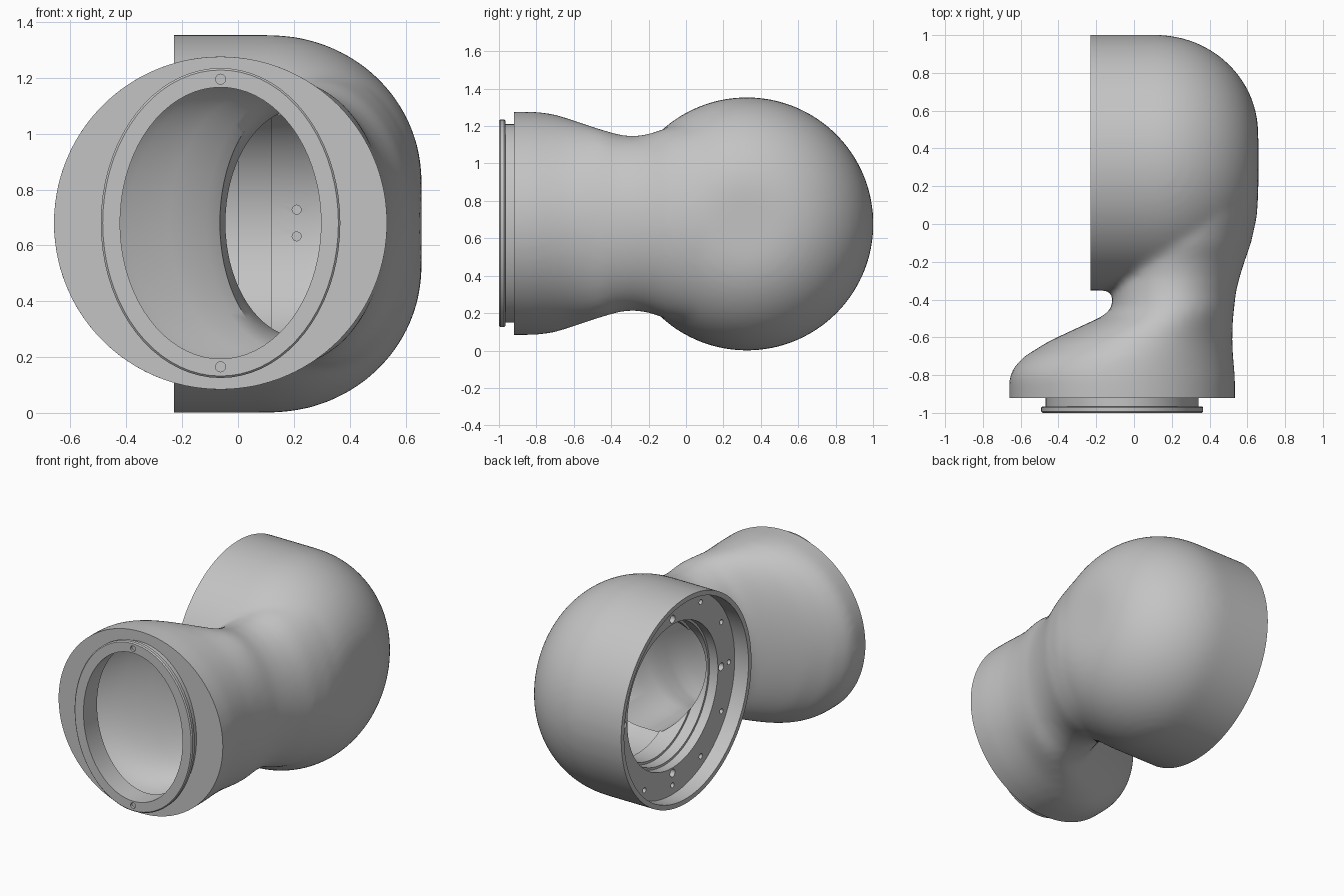
import bpy, bmesh
from math import sin, cos, tau

if "Cube" in bpy.data.objects:
    bpy.data.objects.remove(bpy.data.objects["Cube"])

SEG = 72
CAP_Y, CAP_Z, CAP_R = 0.325, 0.677, 0.677
FRONT_X, MID_Z = -0.0625, 0.68

grey = bpy.data.materials.new("satin grey")
grey.use_nodes = True
grey.diffuse_color = (0.55, 0.55, 0.55, 1)
grey.node_tree.nodes["Principled BSDF"].inputs["Base Color"].default_value = (0.55, 0.55, 0.55, 1)


def loft(name, rings, closed=False):
    """Skin a row of rings; cap the ends, or join the last to the first."""
    bm = bmesh.new()
    loops = [[bm.verts.new(p) for p in ring] for ring in rings]
    pairs = list(zip(loops, loops[1:]))
    if closed:
        pairs.append((loops[-1], loops[0]))
    for a, b in pairs:
        for i in range(len(a)):
            j = (i + 1) % len(a)
            bm.faces.new((a[i], a[j], b[j], b[i]))
    if not closed:
        bm.faces.new(loops[0])
        bm.faces.new(loops[-1])
    bmesh.ops.recalc_face_normals(bm, faces=bm.faces)
    mesh = bpy.data.meshes.new(name)
    bm.to_mesh(mesh)
    bm.free()
    mesh.materials.append(grey)
    obj = bpy.data.objects.new(name, mesh)
    bpy.context.collection.objects.link(obj)
    return obj


def ring_y(y, cx, rx, rz, cz=MID_Z, n=SEG):
    return [(cx + rx * cos(tau * i / n), y, cz + rz * sin(tau * i / n)) for i in range(n)]


def ring_x(x, r, cy=CAP_Y, cz=CAP_Z, n=SEG):
    return [(x, cy + r * cos(tau * i / n), cz + r * sin(tau * i / n)) for i in range(n)]


def bake(obj):
    dg = bpy.context.evaluated_depsgraph_get()
    mesh = bpy.data.meshes.new_from_object(obj.evaluated_get(dg))
    obj.modifiers.clear()
    obj.data = mesh


def combine(obj, other, operation="DIFFERENCE"):
    other.hide_render = True
    mod = obj.modifiers.new("cut", "BOOLEAN")
    mod.operation, mod.object, mod.solver = operation, other, "EXACT"
    bake(obj)
    bpy.data.objects.remove(other)


def box(x0, x1, y0, y1):
    def rect(z):
        return [(x0, y0, z), (x1, y0, z), (x1, y1, z), (x0, y1, z)]
    return loft("trim_box", [rect(-1), rect(2)])


def dome(x0, x1, radius, flat, steps=16):
    """Rounded end running from x0 to x1 as (x, radius) pairs."""
    arc = [tau / 4 * i / steps for i in range(steps + 1)]
    return [(x0 + (x1 - x0) * sin(a), flat + (radius - flat) * cos(a)) for a in arc]


# Outer body: neck lofted from round front into the rear housing
# Each section: y, left edge x, right edge x, half height
SECTIONS = [
    (-1.0, -.66, .535, .597), (-.81, -.66, .535, .597), (-.76, -.637, .53, .592),
    (-.7, -.58, .525, .582), (-.62, -.45, .52, .558), (-.55, -.3, .522, .535),
    (-.49, -.17, .525, .515), (-.45, -.12, .53, .502), (-.36, -.11, .54, .475),
    (-.28, -.1, .56, .466), (-.2, -.1, .585, .478), (-.1, -.08, .62, .512),
    (.05, -.03, .653, .54), (.3, .05, .657, .5)]


def neck_rings(rows, inset):
    return [ring_y(y, (a + b) / 2, (b - a) / 2 - inset, h - inset) for y, a, b, h in rows]


shell = dome(0.115, 0.658, CAP_R, 0.155)
body = loft("elbow_housing", [ring_x(x, r) for x, r in [(-0.32, CAP_R)] + shell])
combine(body, loft("neck", neck_rings(SECTIONS, 0)), "UNION")

# Blend the joint into a fillet
remesh = body.modifiers.new("blend", "REMESH")
remesh.mode, remesh.voxel_size = "VOXEL", 0.02
smooth = body.modifiers.new("soften", "SMOOTH")
smooth.factor, smooth.iterations = 0.5, 16
bake(body)

# Trim both open ends flat
combine(body, box(-1, -0.23, -0.425, 1.2))
combine(body, box(-1, 1, -1.3, -0.92))

# Rear cavity: lip recess, screw flange, long stepped bore with a rounded end
bore = [(-0.4, 0.645), (-0.13, 0.645), (-0.13, 0.47), (-0.07, 0.47), (-0.07, 0.455),
        (0.0, 0.455), (0.0, 0.44), (0.12, 0.44), (0.12, 0.45)]
bore += dome(0.25, 0.59, 0.45, 0.2)
combine(body, loft("rear_cavity", [ring_x(x, r) for x, r in bore]))

# Front cavity through the neck, opening into the bore
mouth = [ring_y(y, FRONT_X, 0.36, 0.486) for y in (-1.1, -0.86)]
inner = SECTIONS[1:-3] + [(0.1, -0.14, 0.63, 0.48)]
combine(body, loft("neck_cavity", mouth + neck_rings(inner, 0.055)))

# Screw holes: twelve small around the rear flange, four large beside the bore
for count, ring, r in ((12, 0.585, 0.017), (4, 0.505, 0.026)):
    for k in range(count):
        a = tau * k / count
        cy, cz = CAP_Y + ring * cos(a), CAP_Z + ring * sin(a)
        combine(body, loft("screw_hole", [ring_x(x, r, cy, cz, 12) for x in (-0.16, -0.08)]))

# Two small screw holes in the back wall of the bore
for side in (-1, 1):
    cz = MID_Z + side * 0.048
    combine(body, loft("wall_hole", [ring_y(y, 0.21, 0.016, 0.016, cz, 16) for y in (0.7, 0.83)]))

# Oval front collar with a groove behind its flange
profile = [(0, -0.9), (0, -1), (0.062, -1), (0.069, -0.993),
           (0.069, -0.972), (0.062, -0.965), (0.045, -0.965), (0.045, -0.9)]
collar = loft("front_collar",
              [ring_y(y, FRONT_X, 0.36 + d, 0.486 + d) for d, y in profile], closed=True)
for side in (-1, 1):
    cz = MID_Z + side * 0.515
    combine(collar, loft("pin_hole", [ring_y(y, FRONT_X, 0.018, 0.018, cz, 16)
                                      for y in (-1.05, -0.985)]))

for obj in (body, collar):
    bpy.ops.object.select_all(action="DESELECT")
    obj.select_set(True)
    bpy.context.view_layer.objects.active = obj
    bpy.ops.object.shade_smooth_by_angle(angle=0.55)
